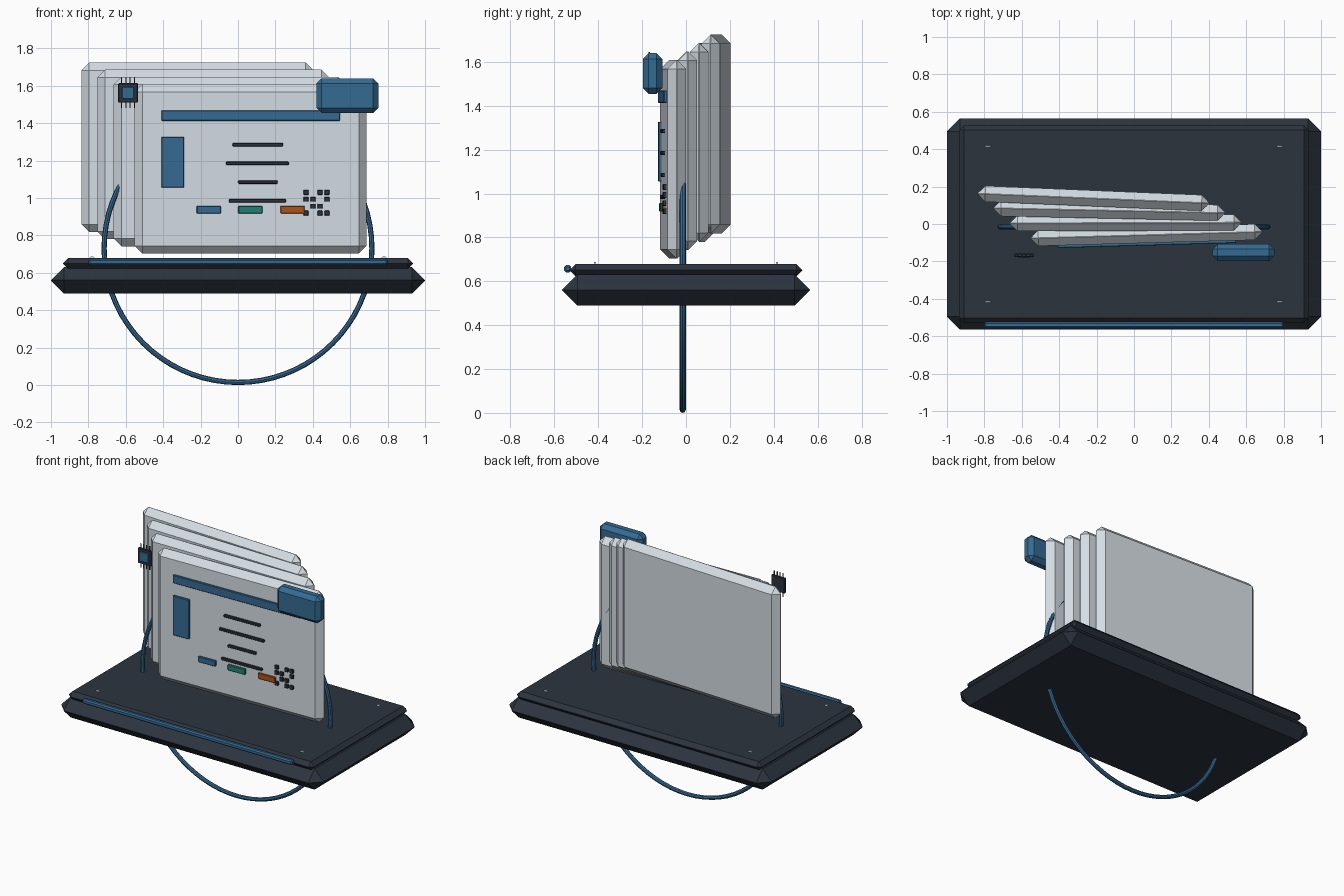
import bpy, bmesh
from math import radians
from mathutils import Matrix

if "Cube" in bpy.data.objects:
    bpy.data.objects.remove(bpy.data.objects["Cube"])


def mat(name, r, g, b):
    m = bpy.data.materials.new(name)
    m.diffuse_color = (r, g, b, 1)
    m.use_nodes = True
    m.node_tree.nodes["Principled BSDF"].inputs["Base Color"].default_value = m.diffuse_color
    return m


DARK = mat("dark", .025, .034, .048)
BLUE = mat("blue", .035, .145, .29)
PALE = mat("pale", .66, .72, .77)
TEAL = mat("teal", .015, .22, .17)
ORANGE = mat("orange", .42, .085, .01)
WHITE = mat("white", .8, .84, .88)


def finish(bm, name, material, matrix):
    me = bpy.data.meshes.new(name)
    bm.to_mesh(me)
    bm.free()
    me.materials.append(material)
    ob = bpy.data.objects.new(name, me)
    ob.matrix_world = matrix
    bpy.context.collection.objects.link(ob)
    return ob


def box(name, center, size, material, bevel=0, frame=Matrix()):
    bm = bmesh.new()
    bmesh.ops.create_cube(bm, size=1)
    bmesh.ops.scale(bm, vec=size, verts=bm.verts)
    if bevel:
        bmesh.ops.bevel(bm, geom=bm.edges[:], offset=bevel, segments=1,
                        affect='EDGES', profile=0.5)
    return finish(bm, name, material, frame @ Matrix.Translation(center))


# Two-step plinth with wide chamfers
box("base_slab", (0, 0, .56), (2, 1.13, .142), DARK, .07)
box("top_slab", (0, 0, .65), (1.87, 1.06, .056), DARK, .027)
box("front_light_strip", (0, -.54, .657), (1.6, .032, .032), BLUE, .008)

# Small screw heads near the plinth corners
for sx in (-1, 1):
    for sy in (-1, 1):
        bm = bmesh.new()
        bmesh.ops.create_cone(bm, cap_ends=True, segments=12, radius1=.016,
                              radius2=.016, depth=.008)
        finish(bm, "screw_head", WHITE,
               Matrix.Translation((sx * .78, sy * .415, .672)) @ Matrix.Rotation(radians(90), 4, 'X'))

# Ring threaded through plinth and panels
bpy.ops.mesh.primitive_torus_add(location=(0, -.015, .73), rotation=(radians(90), 0, 0),
                                 major_radius=.716, minor_radius=.014,
                                 major_segments=72, minor_segments=8)
ring = bpy.context.object
ring.name = "ring"
ring.data.materials.append(BLUE)
bpy.ops.object.shade_smooth_by_angle()

# Fanned stack of four panels, back to front
panels = [(-.217, .137, 1.271, -2.4), (-.132, .072, 1.233, -1.2),
          (-.045, .006, 1.195, .2), (.067, -.059, 1.156, 1.6)]
for i, (x, y, z, yaw) in enumerate(panels):
    frame = Matrix.Translation((x, y, z)) @ Matrix.Rotation(radians(yaw), 4, 'Z')
    box(f"panel_{i + 1}", (0, 0, 0), (1.24, .085, .906), PALE, .041, frame)


# Printed layout on the front panel, measured in front-view coordinates
def detail(name, x0, x1, z0, z1, material, bevel=.003):
    cx, cz = (x0 + x1) / 2 - panels[3][0], (z0 + z1) / 2 - panels[3][2]
    box(name, (cx, -.047, cz), (x1 - x0, .018, z1 - z0), material, bevel, frame)


detail("header_bar", -.41, .545, 1.413, 1.469, BLUE)
detail("side_block", -.41, -.29, 1.055, 1.327, BLUE)
for x0, x1, z in [(-.03, .24, 1.285), (-.065, .27, 1.185), (0, .21, 1.085), (-.05, .255, .985)]:
    detail("text_line", x0, x1, z - .009, z + .009, DARK)
for x0, m in [(-.222, BLUE), (0, TEAL), (.225, ORANGE)]:
    detail("button", x0, x0 + .13, .918, .957, m)
for row, cols in enumerate([(0, 2, 3), (0, 1, 3), (1, 2), (0, 2, 3)]):
    for c in cols:
        x, z = .363 + c * .037, 1.03 - row * .037
        detail("code_square", x - .013, x + .013, z - .013, z + .013, DARK, .002)

# Blue clip on the upper right corner
box("corner_clip", (.585, -.152, 1.547), (.33, .09, .185), BLUE, .027)

# Small chip with pins at the upper left
box("chip_body", (-.588, -.168, 1.562), (.105, .018, .105), DARK, .004)
box("chip_core", (-.588, -.176, 1.562), (.066, .014, .066), BLUE, .003)
for dx in (-.034, -.011, .011, .034):
    for dz in (-.067, .067):
        box("chip_pin", (-.588 + dx, -.168, 1.562 + dz), (.006, .006, .03), DARK)
